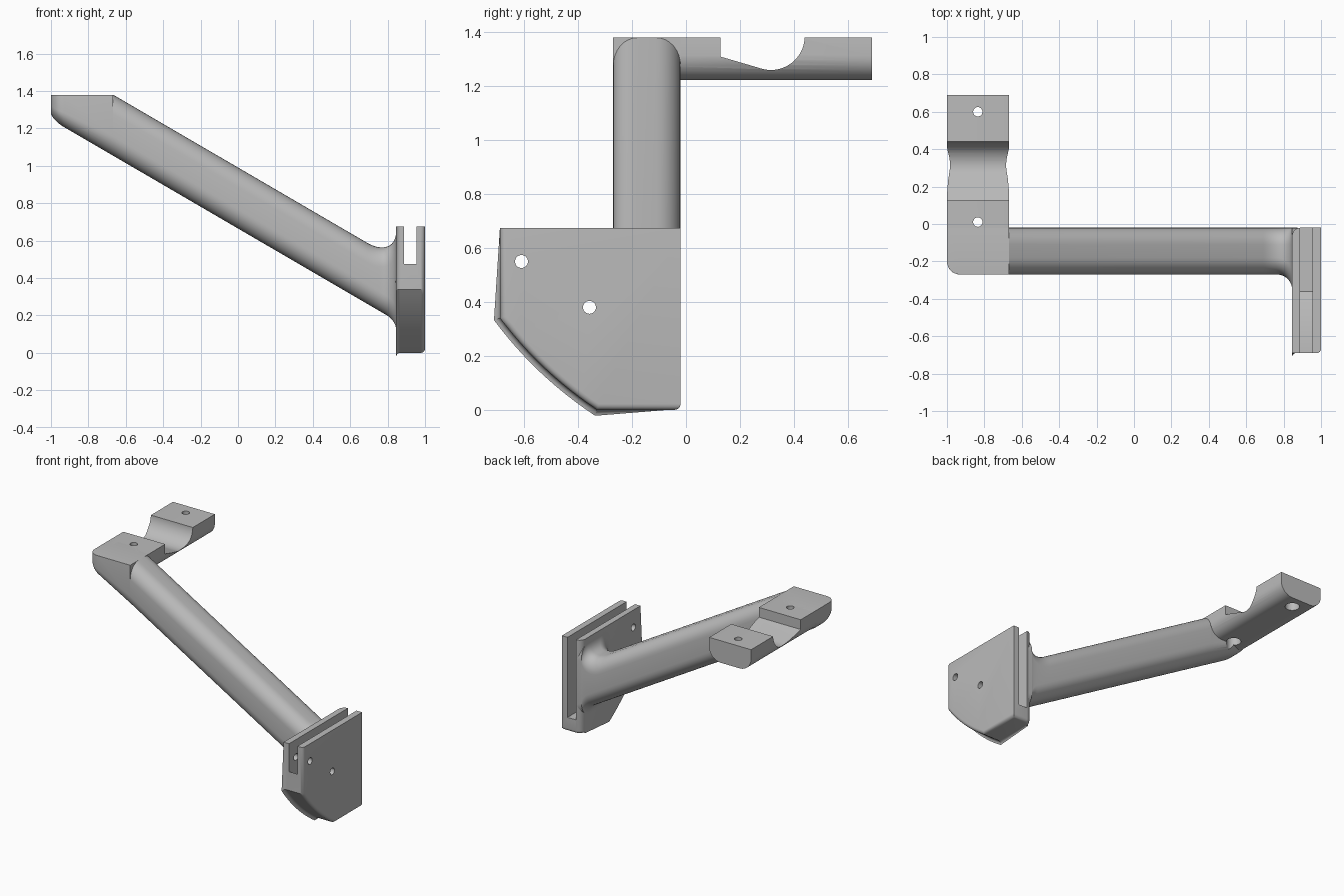
import bpy, bmesh, math
from mathutils import Vector

if "Cube" in bpy.data.objects:
    bpy.data.objects.remove(bpy.data.objects["Cube"], do_unlink=True)

grey = bpy.data.materials.new("plain grey")
grey.use_nodes = True
grey.diffuse_color = (0.5, 0.5, 0.5, 1)
grey.node_tree.nodes["Principled BSDF"].inputs["Base Color"].default_value = (0.5, 0.5, 0.5, 1)


def to_object(bm, name):
    bmesh.ops.recalc_face_normals(bm, faces=bm.faces)
    mesh = bpy.data.meshes.new(name)
    bm.to_mesh(mesh)
    bm.free()
    mesh.materials.append(grey)
    obj = bpy.data.objects.new(name, mesh)
    bpy.context.collection.objects.link(obj)
    return obj


def loft(rings):
    """Skin a list of equal-length point rings and cap both ends."""
    bm = bmesh.new()
    rows = [[bm.verts.new(p) for p in ring] for ring in rings]
    for a, b in zip(rows, rows[1:]):
        for i in range(len(a)):
            j = (i + 1) % len(a)
            bm.faces.new((a[i], a[j], b[j], b[i]))
    bm.faces.new(rows[0])
    bm.faces.new(rows[-1])
    return bm


def prism(points, axis, low, high):
    """Extrude a profile along x (y,z points), y (x,z points) or z (x,y points)."""
    place = {"x": lambda p, d: (d, p[0], p[1]),
             "y": lambda p, d: (p[0], d, p[1]),
             "z": lambda p, d: (p[0], p[1], d)}[axis]
    return loft([[place(p, d) for p in points] for d in (low, high)])


def circle(u, v, r, steps=32):
    return [(u + r * math.cos(t), v + r * math.sin(t))
            for t in (2 * math.pi * i / steps for i in range(steps))]


def bend(a, c, b, steps=12):
    a, c, b = Vector(a), Vector(c), Vector(b)
    return [tuple(a.lerp(c, i / steps).lerp(c.lerp(b, i / steps), i / steps))
            for i in range(steps + 1)]


def rounded_section(u0, u1, v0, v1, ru, rv, top_u, top_v, steps=8):
    """Rectangle with separate bottom and top corner radii."""
    pts = []
    corners = ((u1 - top_u, v1 - top_v, top_u, top_v), (u0 + top_u, v1 - top_v, top_u, top_v),
               (u0 + ru, v0 + rv, ru, rv), (u1 - ru, v0 + rv, ru, rv))
    for k, (cu, cv, a, b) in enumerate(corners):
        for i in range(steps + 1):
            t = math.pi / 2 * (k + i / steps)
            pts.append((cu + a * math.cos(t), cv + b * math.sin(t)))
    return pts


def cut(obj, cutters):
    bpy.context.view_layer.objects.active = obj
    for cutter in cutters:
        mod = obj.modifiers.new("cut", 'BOOLEAN')
        mod.operation = 'DIFFERENCE'
        mod.solver = 'EXACT'
        mod.object = cutter
        bpy.ops.object.modifier_apply(modifier=mod.name)


def flare(distance, run, rise):
    """Quarter-ellipse growth, zero until distance is positive."""
    t = min(max(distance / run, 0), 1)
    return rise * (1 - math.sqrt(1 - t * t))


# Sloping arm: flat clamp end, straight rounded bar, flared foot
TOP, STEP, WALL = 1.38, -0.667, 0.845


def arm_ring(x, square):
    nose = flare(-0.93 - x, 0.07, 0.07)
    y0 = -0.27 + nose - flare(x - 0.765, WALL - 0.765, 0.08)
    z0 = 0.665 - 0.583 * x + 0.5 * nose - flare(x - 0.795, WALL - 0.795, 0.045)
    z1 = TOP if square else 0.991 - 0.583 * x + flare(x - 0.69, WALL - 0.69, 0.15)
    rz = min(0.104, (z1 - z0) * 0.45)
    top = (0.0005, 0.0005) if square else (0.09, rz)
    return [(x, y, z) for y, z in rounded_section(y0, -0.02, z0, z1, 0.09, rz, *top)]


nose_x = [-0.93 - 0.07 * math.sin(math.pi / 2 * i / 8) for i in range(8, -1, -1)]
foot_x = [0.69 + (WALL - 0.69) * math.sin(math.pi / 2 * i / 20) for i in range(21)]
rings = [arm_ring(x, True) for x in nose_x + [STEP]]
rings += [arm_ring(x, False) for x in [STEP] + foot_x + [0.875]]
arm = to_object(loft(rings), "sloping_arm")

# Clamp tab running back from the top of the arm
tab = to_object(prism(rounded_section(-1, STEP, 1.222, TOP, 0.09, 0.09, 0.0005, 0.0005),
                      "y", -0.15, 0.69), "clamp_tab")

# Cradle cutter: straight ramp running into a round trough
trough = [(0.315 + 0.125 * math.cos(t), 1.385 + 0.125 * math.sin(t))
          for t in (math.radians(-107 + 107 * i / 20) for i in range(21))]
cradle = to_object(prism([(0.127, 1.5), (0.127, 1.31)] + trough + [(0.44, 1.5)],
                         "x", -1.2, -0.5), "cradle_cutter")

# Screw holes with wider recesses underneath
screw_cutters = []
for y in (0.01, 0.6):
    screw_cutters.append(to_object(prism(circle(-0.835, y, 0.025), "z", 0.9, 1.5), "screw_cutter"))
    screw_cutters.append(to_object(prism(circle(-0.835, y, 0.047), "z", 0.9, 1.275), "recess_cutter"))

# Mounting plate with softened lower and front edges
outline = [(-0.02, 0.675), (-0.69, 0.675)]
outline += bend((-0.69, 0.34), (-0.54, 0.14), (-0.33, 0)) + [(-0.02, 0)]
bm = prism(outline, "x", WALL, 1.0)


def is_upright(e):
    a, b = (v.co for v in e.verts)
    return abs(a.z - b.z) > 0.3 and min(a.y, b.y) > -0.1


def is_soft(e):
    a, b = (v.co for v in e.verts)
    if min(a.z, b.z) > 0.67 or is_upright(e):
        return False
    return not (abs(a.x - b.x) > 0.06 and min(a.y, b.y) < -0.03)


inner = [e for e in bm.edges if is_upright(e) and e.verts[0].co.x < 0.9]
bmesh.ops.bevel(bm, geom=inner, offset=0.044, segments=6, profile=0.5, affect='EDGES')
bmesh.ops.bevel(bm, geom=[e for e in bm.edges if is_soft(e)], offset=0.022,
                segments=4, profile=0.5, affect='EDGES')
plate = to_object(bm, "mounting_plate")

# Slot that follows the lower edge, and two cross holes
floor = [(-0.8, 0.475)] + bend((-0.69, 0.475), (-0.55, 0.26), (-0.36, 0.1))
slot = to_object(prism([(0.1, 0.8), (-0.8, 0.8)] + floor + [(0.1, 0.1)],
                       "x", 0.888, 0.955), "slot_cutter")
pin_cutters = [to_object(prism(circle(y, z, 0.024), "x", 0.7, 1.2), "pin_cutter")
               for y, z in ((-0.61, 0.55), (-0.358, 0.38))]

cut(arm, screw_cutters + pin_cutters[1:])
cut(tab, [cradle] + screw_cutters)
cut(plate, [slot] + pin_cutters)
for cutter in [cradle, slot] + screw_cutters + pin_cutters:
    bpy.data.objects.remove(cutter, do_unlink=True)

# Smooth the curves, keep the hard edges
bpy.ops.object.select_all(action='DESELECT')
for obj in (arm, tab, plate):
    obj.select_set(True)
bpy.context.view_layer.objects.active = arm
bpy.ops.object.shade_smooth_by_angle(angle=math.radians(32))
